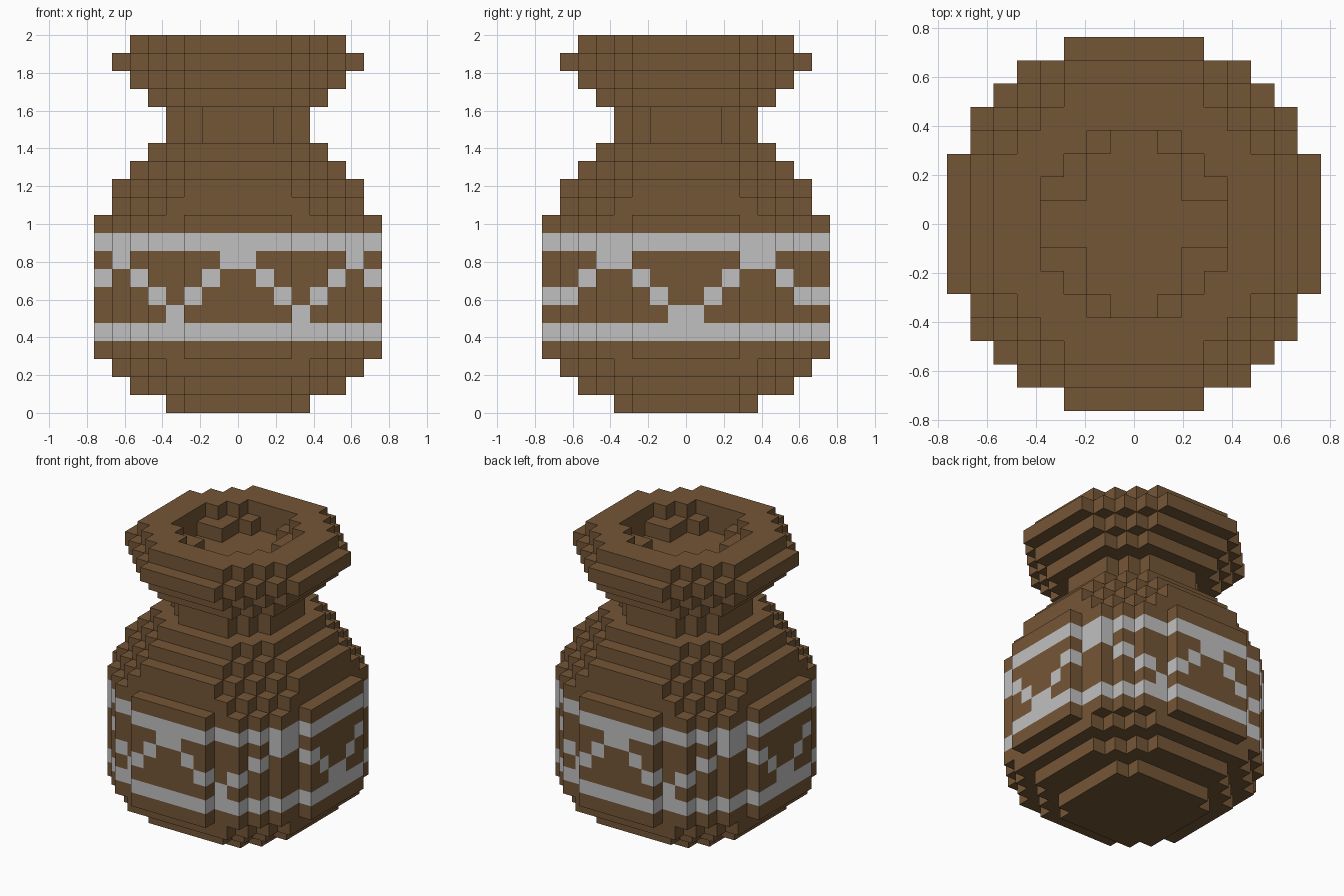
import bpy, bmesh
from mathutils import Vector

cube = bpy.data.objects.get("Cube")
if cube:
    bpy.data.objects.remove(cube, do_unlink=True)

U = 2 / 21  # edge length of one block


def material(name, rgb):
    m = bpy.data.materials.new(name)
    m.use_nodes = True
    m.diffuse_color = (*rgb, 1)
    m.node_tree.nodes["Principled BSDF"].inputs["Base Color"].default_value = (*rgb, 1)
    return m


BROWN = material("clay brown", (0.175, 0.093, 0.037))
PALE = material("pale grey glaze", (0.53, 0.53, 0.53))

# Round outlines: half width of each block row, counted outward from the centre
NECK = [4, 4, 3, 2]
FOOT = [4, 4, 4, 3]
R5 = [5, 5, 5, 4, 3]
R6 = [6, 6, 6, 5, 4, 3]
R7 = [7, 7, 7, 6, 5, 4, 3]
R7_WIDE = [7, 7, 7, 7, 6, 5, 4]
R8 = [8, 8, 8, 7, 7, 6, 5, 3]

# Parts as stacks of outlines, from bottom to top
PARTS = [
    ("foot", [FOOT, R6, R7_WIDE]),
    ("belly", [R8] * 8),
    ("shoulder", [R7_WIDE, R7, R6, R5]),
    ("neck", [NECK] * 2),
    ("rim", [R5, R6, R7, R6]),
]
LAYERS = [outline for _, stack in PARTS for outline in stack]

# Mouth opening cut into the top two layers
MOUTH = {20: [4, 4, 3, 2], 19: [4, 2, 2, 1]}

# Zigzag height for each wall block of a quarter turn, front centre to side centre
WALL = [(0, 7), (1, 7), (2, 7), (3, 6), (4, 6), (5, 5),
        (6, 4), (6, 3), (7, 2), (7, 1), (7, 0)]
ZIGZAG = dict(zip(WALL, [8, 7, 6, 5, 6, 7, 8, 8, 7, 6, 5]))


def quarter(i):
    """Mirrored block index, counted from the centre."""
    return i if i >= 0 else -i - 1


def inside(outline, i, j):
    a, b = quarter(i), quarter(j)
    return b < len(outline) and a < outline[b]


def solid(i, j, k):
    if not 0 <= k < len(LAYERS) or not inside(LAYERS[k], i, j):
        return False
    return not (k in MOUTH and inside(MOUTH[k], i, j))


def is_pale(i, j, k):
    return k in (4, 9) or ZIGZAG.get((quarter(i), quarter(j))) == k


DIRECTIONS = [Vector(d) for d in
              ((1, 0, 0), (-1, 0, 0), (0, 1, 0), (0, -1, 0), (0, 0, 1), (0, 0, -1))]


def build_part(name, first, count):
    """Make the exposed block faces of the layers first .. first + count - 1."""
    bm = bmesh.new()
    for k in range(first, first + count):
        for i in range(-8, 8):
            for j in range(-8, 8):
                if not solid(i, j, k):
                    continue
                centre = Vector((i + 0.5, j + 0.5, k + 0.5))
                for d in DIRECTIONS:
                    if solid(i + int(d.x), j + int(d.y), k + int(d.z)):
                        continue
                    s = Vector((d.y, d.z, d.x))
                    t = d.cross(s)
                    corners = [centre + (d + s * p + t * q) / 2
                               for p, q in ((-1, -1), (1, -1), (1, 1), (-1, 1))]
                    face = bm.faces.new([bm.verts.new(c * U) for c in corners])
                    # Only the upright belly walls carry the painted bands
                    face.material_index = int(d.z == 0 and is_pale(i, j, k))
    bmesh.ops.remove_doubles(bm, verts=bm.verts[:], dist=U / 100)
    mesh = bpy.data.meshes.new(name)
    bm.to_mesh(mesh)
    bm.free()
    mesh.materials.append(BROWN)
    mesh.materials.append(PALE)
    obj = bpy.data.objects.new(name, mesh)
    bpy.context.collection.objects.link(obj)


start = 0
for part, stack in PARTS:
    build_part(part, start, len(stack))
    start += len(stack)
